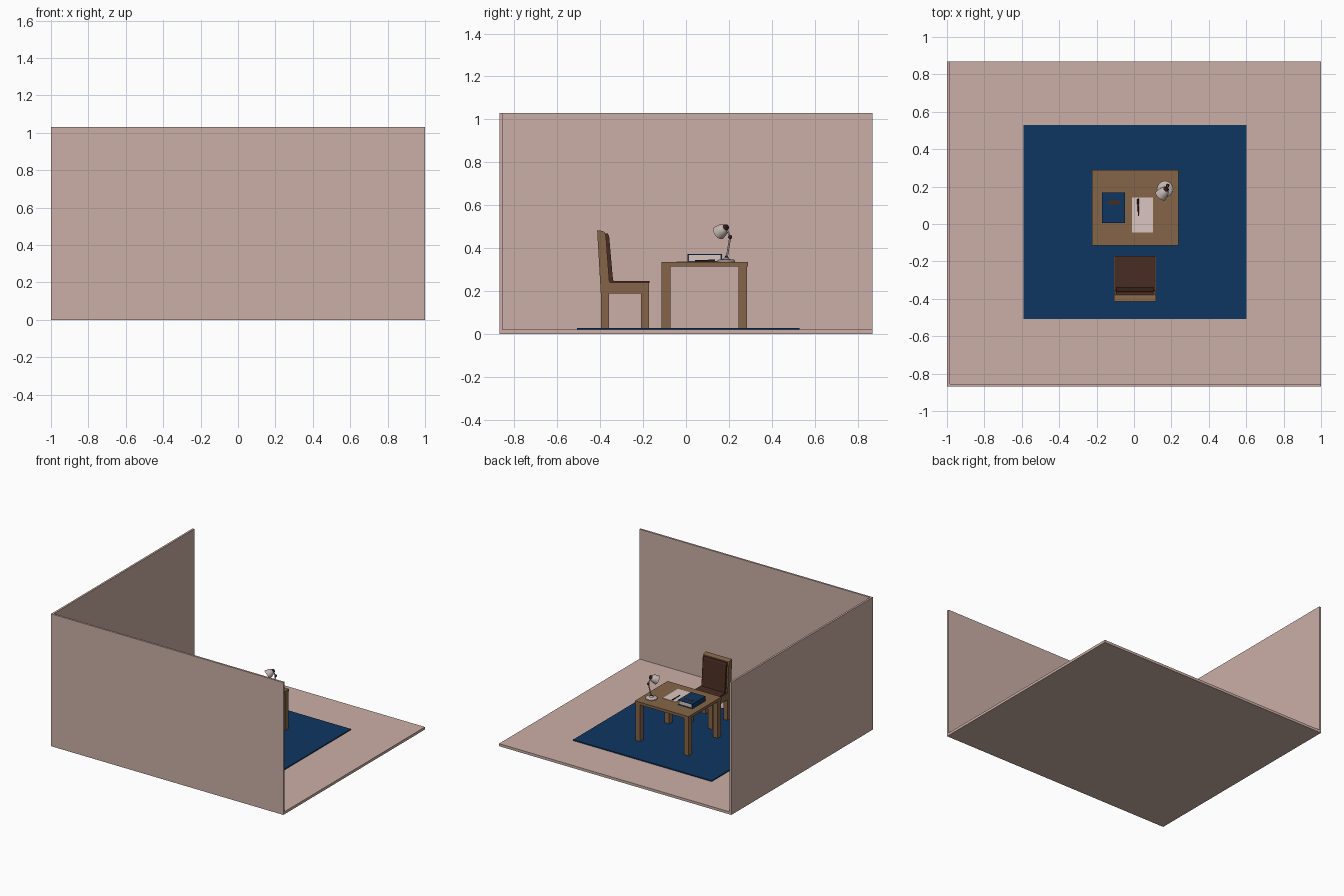
import bpy, bmesh, math
from mathutils import Vector

if "Cube" in bpy.data.objects:
    bpy.data.objects.remove(bpy.data.objects["Cube"])


def mat(name, c):
    m = bpy.data.materials.new(name)
    m.diffuse_color = (*c, 1)
    m.use_nodes = True
    m.node_tree.nodes["Principled BSDF"].inputs["Base Color"].default_value = m.diffuse_color
    return m


PLASTER = mat("pink_plaster", (0.60, 0.43, 0.38))
RUG = mat("navy", (0.004, 0.036, 0.12))
WOOD = mat("wood", (0.235, 0.13, 0.065))
LEATHER = mat("dark_leather", (0.065, 0.025, 0.016))
PAPER = mat("paper", (0.70, 0.56, 0.52))
METAL = mat("light_metal", (0.55, 0.46, 0.43))
DARK = mat("dark_fitting", (0.03, 0.015, 0.012))


def finish(bm, name, m, smooth=False):
    bmesh.ops.recalc_face_normals(bm, faces=bm.faces)
    me = bpy.data.meshes.new(name)
    bm.to_mesh(me)
    bm.free()
    me.materials.append(m)
    ob = bpy.data.objects.new(name, me)
    bpy.context.collection.objects.link(ob)
    if smooth:
        bpy.ops.object.select_all(action='DESELECT')
        ob.select_set(True)
        bpy.context.view_layer.objects.active = ob
        bpy.ops.object.shade_smooth_by_angle(angle=math.radians(40))
    return ob


def box(name, m, x0, x1, y0, y1, z0, z1, bevel=0):
    bm = bmesh.new()
    bmesh.ops.create_cube(bm, size=1)
    for v in bm.verts:
        v.co = ((x0 + x1) / 2 + v.co.x * (x1 - x0),
                (y0 + y1) / 2 + v.co.y * (y1 - y0),
                (z0 + z1) / 2 + v.co.z * (z1 - z0))
    if bevel:
        bmesh.ops.bevel(bm, geom=bm.edges[:], offset=bevel, segments=2, affect='EDGES', profile=0.5)
    return finish(bm, name, m)


def side_profile(name, m, x0, x1, pts):
    """Extrude a (y, z) outline along x."""
    bm = bmesh.new()
    f = bm.faces.new([bm.verts.new((x0, y, z)) for y, z in pts])
    r = bmesh.ops.extrude_face_region(bm, geom=[f])
    for v in r["geom"]:
        if isinstance(v, bmesh.types.BMVert):
            v.co.x = x1
    return finish(bm, name, m)


def lathe(name, m, start, direction, profile, n=24):
    """Revolve (radius, distance) points about an axis."""
    q = Vector(direction).to_track_quat('Z', 'Y')
    bm = bmesh.new()
    rings = []
    for r, d in profile:
        rings.append([bm.verts.new(Vector(start) + q @ Vector(
            (max(r, 1e-4) * math.cos(2 * math.pi * i / n),
             max(r, 1e-4) * math.sin(2 * math.pi * i / n), d))) for i in range(n)])
    for a, b in zip(rings, rings[1:]):
        for i in range(n):
            j = (i + 1) % n
            bm.faces.new((a[i], a[j], b[j], b[i]))
    bm.faces.new(rings[0])
    bm.faces.new(rings[-1])
    return finish(bm, name, m, True)


def rod(name, m, a, b, r, n=12):
    d = Vector(b) - Vector(a)
    return lathe(name, m, a, d, [(r, 0), (r, d.length)], n)


def ball(name, m, c, r):
    bm = bmesh.new()
    bmesh.ops.create_uvsphere(bm, u_segments=16, v_segments=10, radius=r)
    bmesh.ops.translate(bm, verts=bm.verts, vec=c)
    return finish(bm, name, m, True)


# Room
box("floor", PLASTER, -1, 1, -0.87, 0.87, 0, 0.02)
box("front_wall", PLASTER, -1, 1, -0.87, -0.855, 0, 1.03)
box("left_wall", PLASTER, -1, -0.985, -0.87, 0.87, 0, 1.03)
box("rug", RUG, -0.592, 0.601, -0.507, 0.53, 0.02, 0.028)

# Desk
box("desk_top", WOOD, -0.224, 0.238, -0.114, 0.288, 0.314, 0.335)
for sx, x in (("left", -0.222), ("right", 0.196)):
    for sy, y in (("front", -0.114), ("back", 0.244)):
        box(f"desk_{sy}_{sx}_leg", WOOD, x, x + 0.04, y, y + 0.041, 0.028, 0.315)

# Chair
X0, X1 = -0.107, 0.117
box("seat_frame", WOOD, X0, X1, -0.395, -0.172, 0.188, 0.238)
for sx, x in (("left", X0), ("right", X1 - 0.036)):
    box(f"chair_front_{sx}_leg", WOOD, x, x + 0.036, -0.21, -0.172, 0.028, 0.19)
    box(f"chair_back_{sx}_leg", WOOD, x, x + 0.036, -0.397, -0.358, 0.028, 0.19)
side_profile("chair_back", WOOD, X0, X1, [
    (-0.397, 0.188), (-0.357, 0.188), (-0.357, 0.24), (-0.373, 0.455),
    (-0.379, 0.474), (-0.388, 0.480), (-0.414, 0.483)])
box("seat_cushion", LEATHER, X0 + 0.005, X1 - 0.004, -0.358, -0.17, 0.236, 0.247, 0.004)
side_profile("back_cushion", LEATHER, X0 + 0.012, X1 - 0.012, [
    (-0.36, 0.243), (-0.338, 0.245), (-0.342, 0.27), (-0.358, 0.455),
    (-0.364, 0.468), (-0.376, 0.470)])

# Book with spine on the left
bx0, bx1, by0, by1 = -0.172, -0.048, 0.006, 0.168
box("book_back_cover", RUG, bx0, bx1, by0, by1, 0.335, 0.339)
box("book_front_cover", RUG, bx0, bx1, by0, by1, 0.368, 0.372)
box("book_spine", RUG, bx0, bx0 + 0.006, by0, by1, 0.335, 0.372)
box("book_pages", PAPER, bx0 + 0.006, bx1 - 0.005, by0 + 0.005, by1 - 0.005, 0.339, 0.368)
box("book_label", LEATHER, -0.14, -0.075, 0.104, 0.125, 0.372, 0.3735)

# Paper sheet and pen
box("paper_sheet", PAPER, -0.012, 0.101, -0.045, 0.142, 0.335, 0.3375)
rod("pen_body", DARK, (0.024, 0.042, 0.341), (0.022, 0.105, 0.342), 0.0032)
rod("pen_cap", DARK, (0.022, 0.105, 0.342), (0.021, 0.135, 0.342), 0.0048)

# Desk lamp
base = (0.166, 0.187, 0.335)
lathe("lamp_base", METAL, base, (0, 0, 1), [
    (0.042, 0), (0.042, 0.006), (0.036, 0.011), (0.014, 0.014), (0.009, 0.022), (0, 0.022)])
joint = Vector((0.180, 0.206, 0.452))
cap = Vector((0.172, 0.186, 0.497))
aim = Vector((-0.55, -0.66, -0.5)).normalized()
rod("lamp_lower_arm", METAL, (0.166, 0.189, 0.35), joint, 0.0045)
rod("lamp_upper_arm", METAL, joint, cap, 0.004)
ball("lamp_base_knob", DARK, (0.166, 0.189, 0.358), 0.008)
ball("lamp_joint", DARK, joint, 0.0095)
lathe("lamp_cap", DARK, cap - aim * 0.012, aim, [
    (0, 0), (0.010, 0.002), (0.014, 0.008), (0.015, 0.017), (0, 0.018)], 20)
lathe("lamp_shade", METAL, cap, aim, [
    (0.013, 0.002), (0.022, 0.010), (0.029, 0.024), (0.034, 0.052),
    (0.032, 0.052), (0.027, 0.025), (0.019, 0.012), (0, 0.007)])
ball("lamp_bulb", PAPER, cap + aim * 0.026, 0.013)
